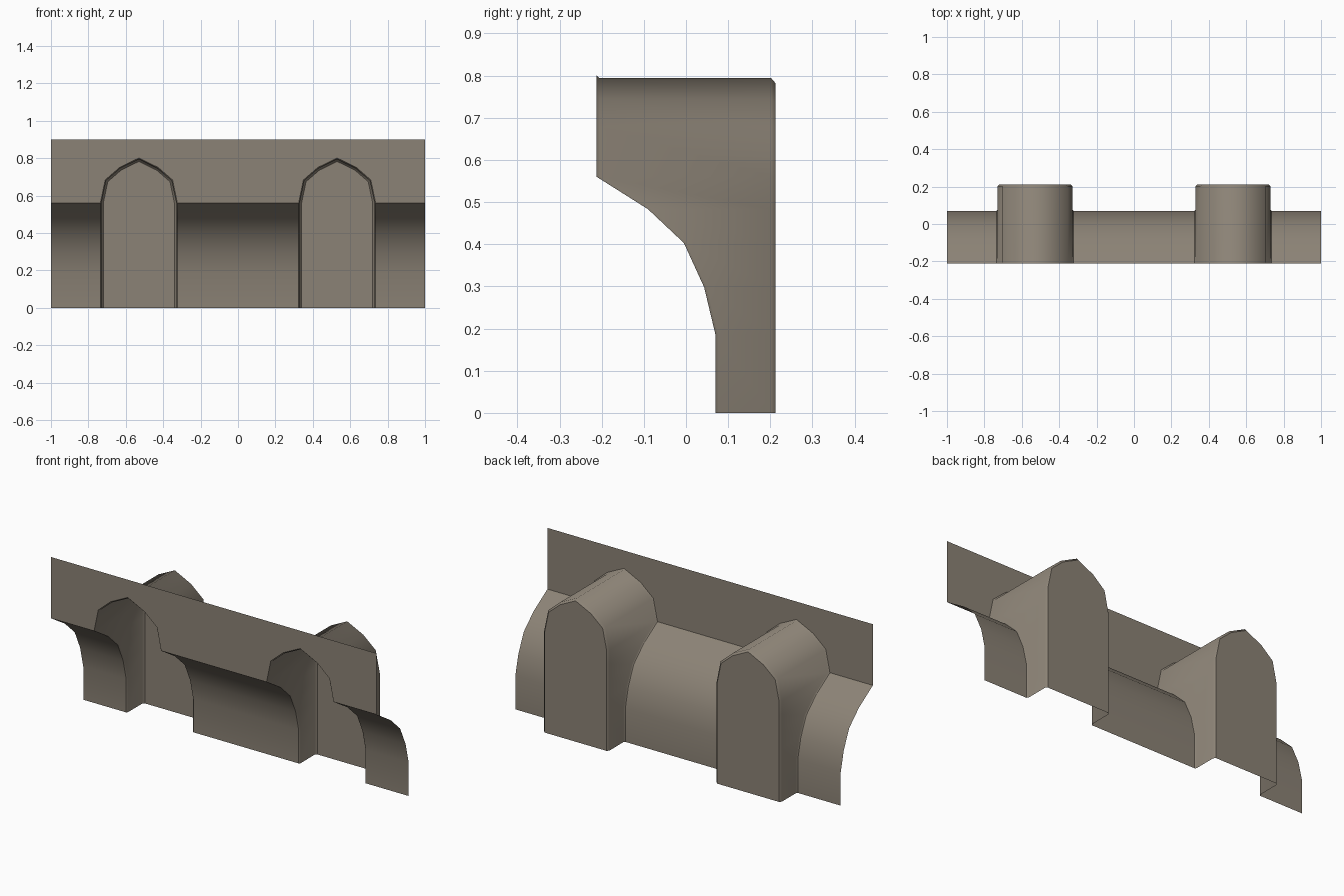
import bpy, bmesh

if "Cube" in bpy.data.objects:
    bpy.data.objects.remove(bpy.data.objects["Cube"])

TOP, SPRING = 0.90, 0.56          # wall top, height where arch and cove start
FRONT, BACK = -0.212, 0.212
CENTRES = (-0.53, 0.53)
FLARE = 1.03                      # eased front edge of each niche
# cove profile (y, z), floor up to the wall face
COVE = [(0.07, 0), (0.07, 0.185), (0.043, 0.298), (-0.005, 0.403),
        (-0.09, 0.483), (FRONT, SPRING)]
# right half of the arch above the springing (dx, z), bottom to peak
ARCH = [(0.175, 0.68), (0.10, 0.745), (0.0, 0.794)]
HALF = 0.20

stone = bpy.data.materials.new("warm_grey_stone")
stone.diffuse_color = (0.26, 0.225, 0.18, 1)
stone.use_nodes = True
stone.node_tree.nodes["Principled BSDF"].inputs["Base Color"].default_value = stone.diffuse_color


def finish(bm, name, angle):
    bmesh.ops.remove_doubles(bm, verts=bm.verts, dist=0.0005)
    me = bpy.data.meshes.new(name)
    bm.to_mesh(me)
    bm.free()
    me.materials.append(stone)
    ob = bpy.data.objects.new(name, me)
    bpy.context.collection.objects.link(ob)
    for e in bpy.context.selected_objects:
        e.select_set(False)
    ob.select_set(True)
    bpy.context.view_layer.objects.active = ob
    flat = [p.index for p in me.polygons if len(p.vertices) > 4]
    bpy.ops.object.shade_smooth_by_angle(angle=angle)
    for i in flat:
        me.polygons[i].use_smooth = False
    return ob


def outline(scale):
    """Niche opening as (dx, y at wall surface, z), left foot over the arch to right foot."""
    half = [(HALF, y, z) for y, z in COVE] + [(dx, FRONT, z) for dx, z in ARCH]
    pts = [(-x, y, z) for x, y, z in half] + half[-2::-1]
    return [(x * scale, y, SPRING + (z - SPRING) * scale if z > SPRING else z)
            for x, y, z in pts]


def face(bm, *coords):
    return bm.faces.new([bm.verts.new(c) for c in coords])


# wall sheet: coved strips between the niches, wall above the arches
bm = bmesh.new()
w = HALF * FLARE
edges = [-1, CENTRES[0] - w, CENTRES[0] + w, CENTRES[1] - w, CENTRES[1] + w, 1]
for x0, x1 in zip(edges[::2], edges[1::2]):
    prof = COVE + [(FRONT, TOP)]
    for (ya, za), (yb, zb) in zip(prof, prof[1:]):
        face(bm, (x0, ya, za), (x1, ya, za), (x1, yb, zb), (x0, yb, zb))
for cx in CENTRES:
    arch = outline(FLARE)[len(COVE) - 1:-(len(COVE) - 1)]
    for a, b in zip(arch, arch[1:]):
        face(bm, (cx + a[0], FRONT, a[2]), (cx + b[0], FRONT, b[2]),
             (cx + b[0], FRONT, TOP), (cx + a[0], FRONT, TOP))
finish(bm, "coved_wall", 0.8)

# arched niches: eased lip, tunnel, chamfered back, flat back panel
for cx, side in zip(CENTRES, ("left", "right")):
    bm = bmesh.new()
    base = outline(1.0)
    rings = [
        [(cx + x, y, z) for x, y, z in outline(FLARE)],
        [(cx + x, y + 0.007, z) for x, y, z in base],
        [(cx + x, BACK - 0.01, z) for x, y, z in base],
        [(cx + x, BACK, z) for x, y, z in outline(0.95)],
    ]
    rows = [[bm.verts.new(c) for c in r] for r in rings]
    for r0, r1 in zip(rows, rows[1:]):
        for i in range(len(r0) - 1):
            bm.faces.new((r0[i], r1[i], r1[i + 1], r0[i + 1]))
    bm.faces.new(rows[-1])
    bmesh.ops.recalc_face_normals(bm, faces=bm.faces)
    # the visible room side is the inside of the niche
    cap = max(bm.faces, key=lambda f: len(f.verts))
    if cap.normal.y > 0:
        bmesh.ops.reverse_faces(bm, faces=bm.faces)
    finish(bm, side + "_arched_niche", 0.95)
